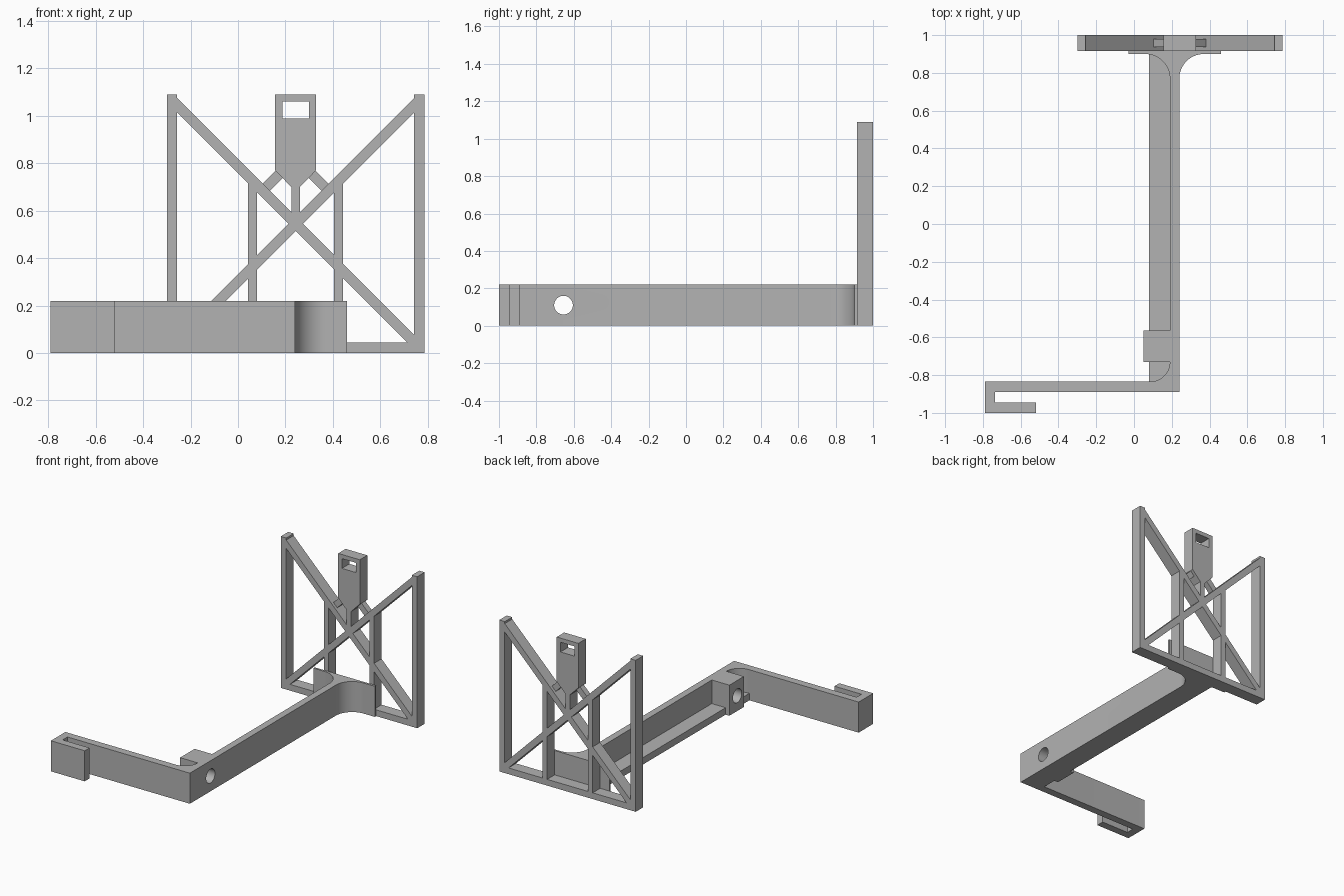
import bpy, bmesh
from math import sin, cos, radians, pi
from mathutils import Vector, Matrix

if "Cube" in bpy.data.objects:
    bpy.data.objects.remove(bpy.data.objects["Cube"], do_unlink=True)

grey = bpy.data.materials.new("plain grey")
grey.use_nodes = True
GREY = (0.45, 0.45, 0.45, 1)
grey.diffuse_color = GREY
grey.node_tree.nodes["Principled BSDF"].inputs["Base Color"].default_value = GREY

H = 0.22                  # height of the arm
BACK, REAR = 0.915, 1.0   # depth range of the rear frame
MID = 0.243               # mirror line of the rear frame
BAR = 0.043               # frame bar width


def prism(name, outline, low, high, upright=False):
    """Extrude an outline along z, or along y when upright (outline in x, z)."""
    bm = bmesh.new()
    place = (lambda a, b, d: (a, d, b)) if upright else (lambda a, b, d: (a, b, d))
    face = bm.faces.new([bm.verts.new(place(a, b, low)) for a, b in outline])
    new = bmesh.ops.extrude_face_region(bm, geom=[face])["geom"]
    shift = Vector(place(0, 0, high - low))
    bmesh.ops.translate(bm, vec=shift, verts=[g for g in new if isinstance(g, bmesh.types.BMVert)])
    bmesh.ops.recalc_face_normals(bm, faces=bm.faces)
    mesh = bpy.data.meshes.new(name)
    bm.to_mesh(mesh)
    bm.free()
    mesh.materials.append(grey)
    obj = bpy.data.objects.new(name, mesh)
    bpy.context.collection.objects.link(obj)
    return obj


def rect(x0, x1, y0, y1):
    return [(x0, y0), (x1, y0), (x1, y1), (x0, y1)]


def arc(cx, cy, r, start, end, steps=16):
    angles = [radians(start + (end - start) * i / steps) for i in range(steps + 1)]
    return [(cx + r * cos(a), cy + r * sin(a)) for a in angles]


def strip(p, q, width):
    """Outline of a straight bar from p to q."""
    p, q = Vector(p), Vector(q)
    side = (q - p).normalized().orthogonal() * width / 2
    return [tuple(v) for v in (p + side, q + side, q - side, p - side)]


def cut(targets, cutter):
    for obj in targets:
        mod = obj.modifiers.new("cut", 'BOOLEAN')
        mod.operation, mod.solver, mod.object = 'DIFFERENCE', 'EXACT', cutter
        bpy.context.view_layer.objects.active = obj
        bpy.ops.object.modifier_apply(modifier=mod.name)
    bpy.data.objects.remove(cutter, do_unlink=True)


def smooth(obj):
    bpy.ops.object.select_all(action='DESELECT')
    obj.select_set(True)
    bpy.context.view_layer.objects.active = obj
    bpy.ops.object.shade_smooth_by_angle(angle=radians(30))


# Arm wall with front hook, inner fillet and flared mounting plate
plan = [(-0.52, -1), (-0.52, -0.945), (-0.735, -0.945), (-0.735, -0.89), (0.24, -0.89)]
plan += arc(0.37, 0.77, 0.13, 180, 90)
plan += [(0.46, 0.9), (0.46, BACK), (-0.03, BACK), (-0.03, 0.9)]
plan += arc(0.06, 0.77, 0.13, 90, 0)
plan += arc(0.085, -0.73, 0.105, 0, -90)
plan += [(-0.79, -0.835), (-0.79, -1)]
arm = prism("arm_and_hook", plan, 0, H)

# Floor flange and drilled block beside the wall
prism("arm_flange", rect(0.08, 0.19, -0.84, 0.9), 0, 0.05)
block = prism("drilled_block", rect(0.05, 0.19, -0.73, -0.565), 0, H)

# Cross hole through wall and block
hole = prism("hole_cutter", arc(0, 0, 0.05, 0, 360 - 360 / 40, 39), -0.2, 0.2)
hole.matrix_world = Matrix.Translation((0.15, -0.655, H / 2)) @ Matrix.Rotation(pi / 2, 4, 'Y')
bpy.context.view_layer.update()
cut([arm, block], hole)
smooth(arm)
smooth(block)

# Rear frame: bars mirrored about its middle
prism("frame_bottom_bar", rect(MID - 0.543, MID + 0.543, 0, 0.045), BACK, REAR, True)
for s, side in ((-1, "right"), (1, "left")):
    def member(name, outline, y0=BACK, y1=REAR):
        return prism(side + name, [(MID + s * x, z) for x, z in outline], y0, y1, True)

    member("_outer_post", rect(0.5, 0.543, 0, 1.09))
    member("_inner_post", rect(0.162, 0.2, 0, 0.715))
    member("_diagonal", strip((0.5215, 1.0665), (-0.5215, 0.0235), BAR))
    member("_tab_brace", strip((0.135, 0.688), (0.06, 0.763), BAR), 0.937, 0.979)

# Central strut and slotted tab
prism("centre_strut", rect(MID - 0.018, MID + 0.018, 0.545, 0.71), BACK, REAR, True)
half = [(0.018, 0.70), (0.086, 0.77), (0.086, 1.09)]
tab_outline = [(MID + x, z) for x, z in half] + [(MID - x, z) for x, z in reversed(half)]
tab = prism("slotted_tab", tab_outline, BACK, REAR, True)
slot = prism("slot_cutter", rect(MID - 0.056, MID + 0.056, 0.99, 1.06), BACK - 0.1, REAR + 0.1, True)
bpy.context.view_layer.update()
cut([tab], slot)
